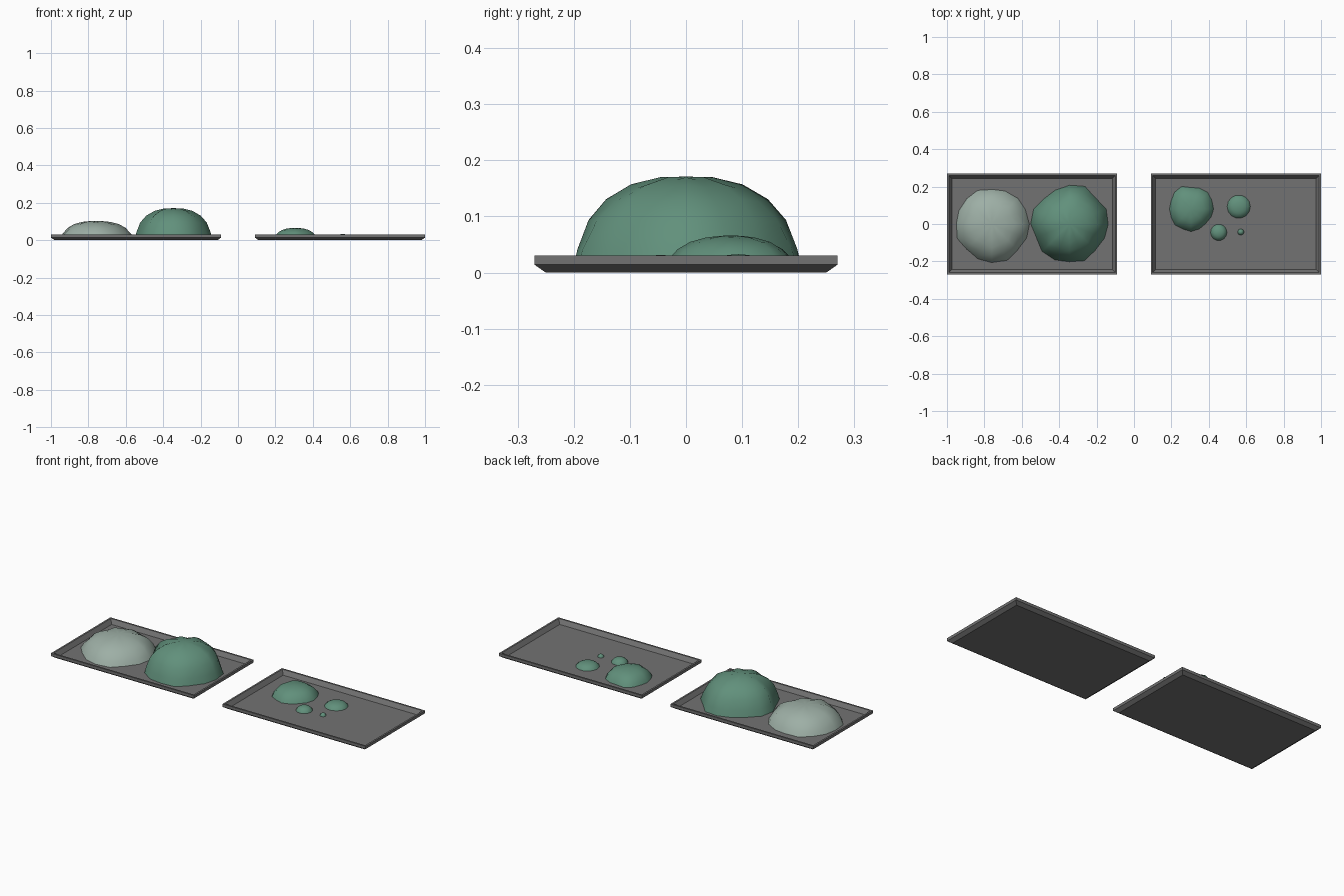
import bpy, bmesh
from math import sin, cos, tau, radians

if "Cube" in bpy.data.objects:
    bpy.data.objects.remove(bpy.data.objects["Cube"])


def material(name, rgb):
    m = bpy.data.materials.new(name)
    m.use_nodes = True
    m.diffuse_color = (*rgb, 1)
    bsdf = next(n for n in m.node_tree.nodes if n.type == 'BSDF_PRINCIPLED')
    bsdf.inputs["Base Color"].default_value = (*rgb, 1)
    return m


GREY = material("tray grey", (0.17, 0.17, 0.17))
GREEN = material("leaf green", (0.12, 0.28, 0.20))
PALE = material("pale sage", (0.34, 0.43, 0.38))


def loft(name, rings, mat, smooth=False):
    """Skin a stack of closed rings and cap both ends."""
    bm = bmesh.new()
    loops = [[bm.verts.new(p) for p in ring] for ring in rings]
    n = len(loops[0])
    for low, high in zip(loops, loops[1:]):
        for i in range(n):
            j = (i + 1) % n
            bm.faces.new((low[i], low[j], high[j], high[i]))
    bm.faces.new(loops[0][::-1])
    if smooth:
        # Domes close to a peak slightly above the last ring
        peak = bm.verts.new(smooth)
        for i in range(n):
            bm.faces.new((loops[-1][i], loops[-1][(i + 1) % n], peak))
    else:
        bm.faces.new(loops[-1])
    mesh = bpy.data.meshes.new(name)
    bm.to_mesh(mesh)
    bm.free()
    mesh.materials.append(mat)
    obj = bpy.data.objects.new(name, mesh)
    bpy.context.collection.objects.link(obj)
    if smooth:
        bpy.ops.object.select_all(action='DESELECT')
        obj.select_set(True)
        bpy.context.view_layer.objects.active = obj
        bpy.ops.object.shade_smooth_by_angle(angle=radians(50))
    return obj


# Shallow trays: chamfered outside, flat rim, sloping inner wall, thin floor
TRAY_PROFILE = [(0.02, 0), (0, 0.014), (0, 0.03), (0.01, 0.03), (0.026, 0.006)]


def tray(name, cx):
    rings = []
    for inset, z in TRAY_PROFILE:
        hx, hy = 0.455 - inset, 0.27 - inset
        rings.append([(cx + sx * hx, sy * hy, z)
                      for sx, sy in ((-1, -1), (1, -1), (1, 1), (-1, 1))])
    loft(name, rings, GREY)


tray("right_tray", -0.545)
tray("left_tray", 0.545)

# Dome profiles as (radius fraction, height fraction)
TALL = [(1, 0), (0.94, 0.24), (0.83, 0.54), (0.67, 0.75), (0.46, 0.9), (0.22, 0.98)]
LOW = [(1, 0), (0.92, 0.3), (0.76, 0.63), (0.58, 0.83), (0.36, 0.95), (0.16, 1.0)]
BASE = 0.001


def mound(name, centre, radii, height, profile, mat, ripple=0.0, peak=1.0):
    """Irregular dome; ripple makes alternating ridges and folds."""
    cx, cy = centre
    n = len(radii)
    rings = []
    for f, h in profile:
        ring = []
        fold = ripple * 4 * f * (1 - f)
        for i, r in enumerate(radii):
            a = tau * i / n
            k = 1 + fold * (-1) ** i
            ring.append((cx + r * f * k * cos(a), cy + r * f * k * sin(a),
                         BASE + height * h * (1 + 0.4 * fold * (-1) ** i)))
        rings.append(ring)
    loft(name, rings, mat, (cx, cy, BASE + height * peak))


def scaled(values, unit=0.00535):
    return [v * unit for v in values]


# Two large mounds on the right tray
mound("pale_mound", (-0.76, 0), scaled(
    [38, 37, 37, 36, 35, 37, 36, 36, 36, 38, 36, 38, 39, 40, 37, 38]),
    0.1, LOW, PALE, 0.05)
mound("tall_mound", (-0.345, 0), scaled(
    [39, 40, 37, 41, 39, 37, 36, 39, 39, 36, 39, 39, 38, 40, 37, 38]),
    0.17, TALL, GREEN, 0.05)

# Medium mound and three droplets on the left tray
mound("medium_mound", (0.305, 0.08), scaled(
    [23, 23, 24, 23, 22, 25, 24, 22, 22, 22, 23, 22, 23, 22, 21, 22]),
    0.064, LOW, GREEN, 0.02, 1.02)
for name, spot, radius, top in (("large_droplet", (0.56, 0.093), 0.065, 0.031),
                                ("small_droplet", (0.453, -0.045), 0.046, 0.03),
                                ("tiny_droplet", (0.571, -0.043), 0.018, 0.02)):
    mound(name, spot, [radius] * 14, top, LOW, GREEN, 0.0, 1.02)
